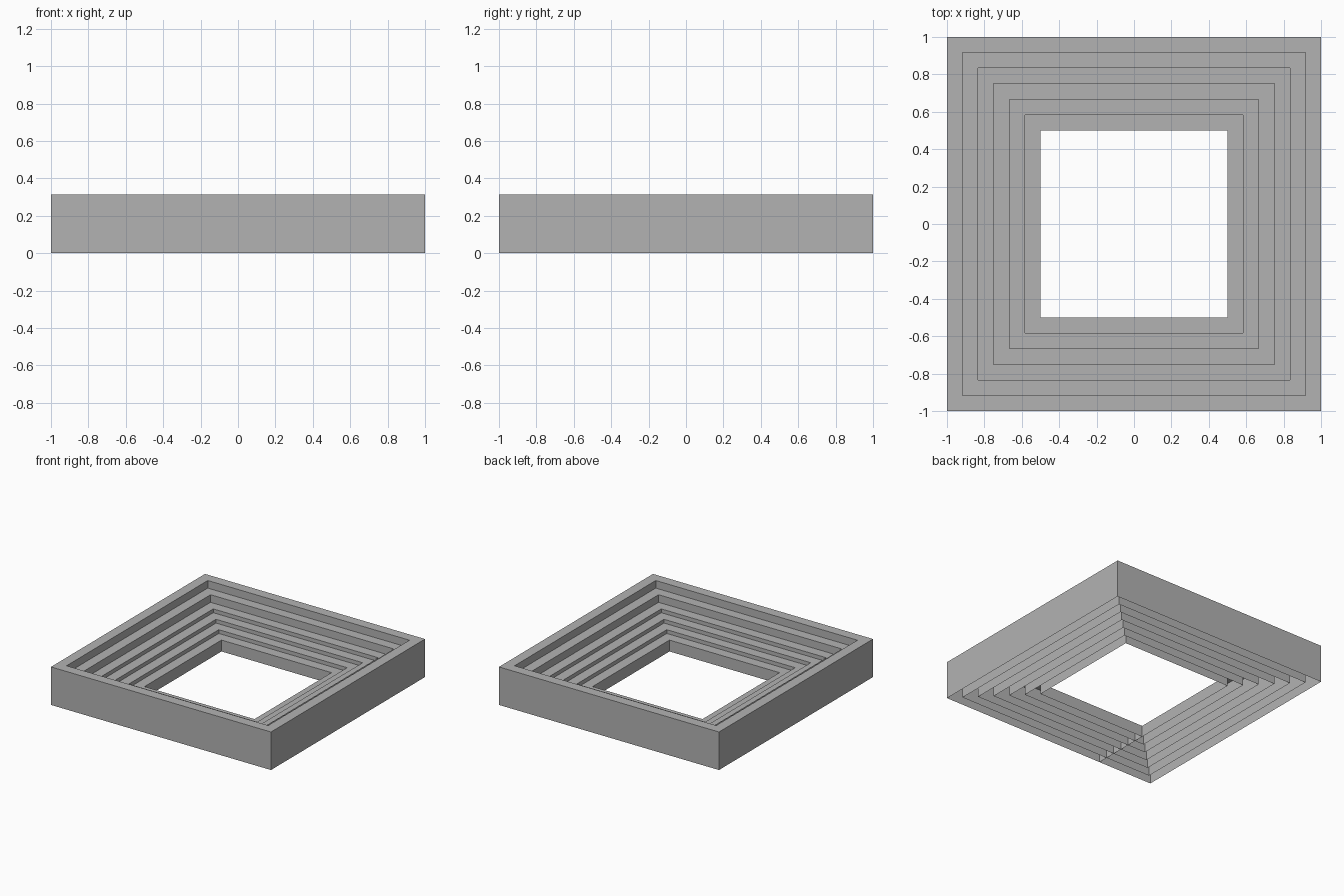
import bpy, bmesh

cube = bpy.data.objects.get("Cube")
if cube:
    bpy.data.objects.remove(cube, do_unlink=True)

GREY = (0.45, 0.45, 0.45, 1)
mat = bpy.data.materials.new("plain grey")
mat.use_nodes = True
mat.diffuse_color = GREY
mat.node_tree.nodes["Principled BSDF"].inputs["Base Color"].default_value = GREY

TREAD = 0.5 / 6
HEIGHTS = [0.3125, 0.25, 0.1875, 0.15625, 0.125, 0.09375]   # outermost first
radius = [1 - TREAD * i for i in range(len(HEIGHTS) + 1)]


def make_object(name, bm):
    mesh = bpy.data.meshes.new(name)
    bm.to_mesh(mesh)
    bm.free()
    mesh.materials.append(mat)
    obj = bpy.data.objects.new(name, mesh)
    bpy.context.collection.objects.link(obj)


def square(bm, r, z):
    return [bm.verts.new((sx * r, sy * r, z))
            for sx, sy in ((-1, -1), (1, -1), (1, 1), (-1, 1))]


def bridge(bm, a, b):
    for i in range(4):
        j = (i + 1) % 4
        bm.faces.new((a[i], a[j], b[j], b[i]))


# Square terraces: every step is a tread on walls reaching the floor, open below
bm = bmesh.new()
bottom = square(bm, radius[0], 0)
outer = square(bm, radius[0], HEIGHTS[0])
bridge(bm, bottom, outer)
for i, height in enumerate(HEIGHTS):
    inner = square(bm, radius[i + 1], height)
    bridge(bm, outer, inner)
    base = square(bm, radius[i + 1], 0)
    if i + 1 < len(HEIGHTS):
        # Riser down to the next tread, then the hidden wall to the floor
        outer = square(bm, radius[i + 1], HEIGHTS[i + 1])
        bridge(bm, inner, outer)
        bridge(bm, outer, base)
    else:
        bridge(bm, inner, base)
make_object("stepped_frame", bm)

# Stepped partition closing the hollow underside across the front run
bm = bmesh.new()
for i, height in enumerate(HEIGHTS):
    corners = ((radius[i], 0), (radius[i + 1], 0),
               (radius[i + 1], height), (radius[i], height))
    bm.faces.new([bm.verts.new((-0.5, -r, z)) for r, z in corners])
bmesh.ops.reverse_faces(bm, faces=bm.faces[:])
make_object("step_partition", bm)
